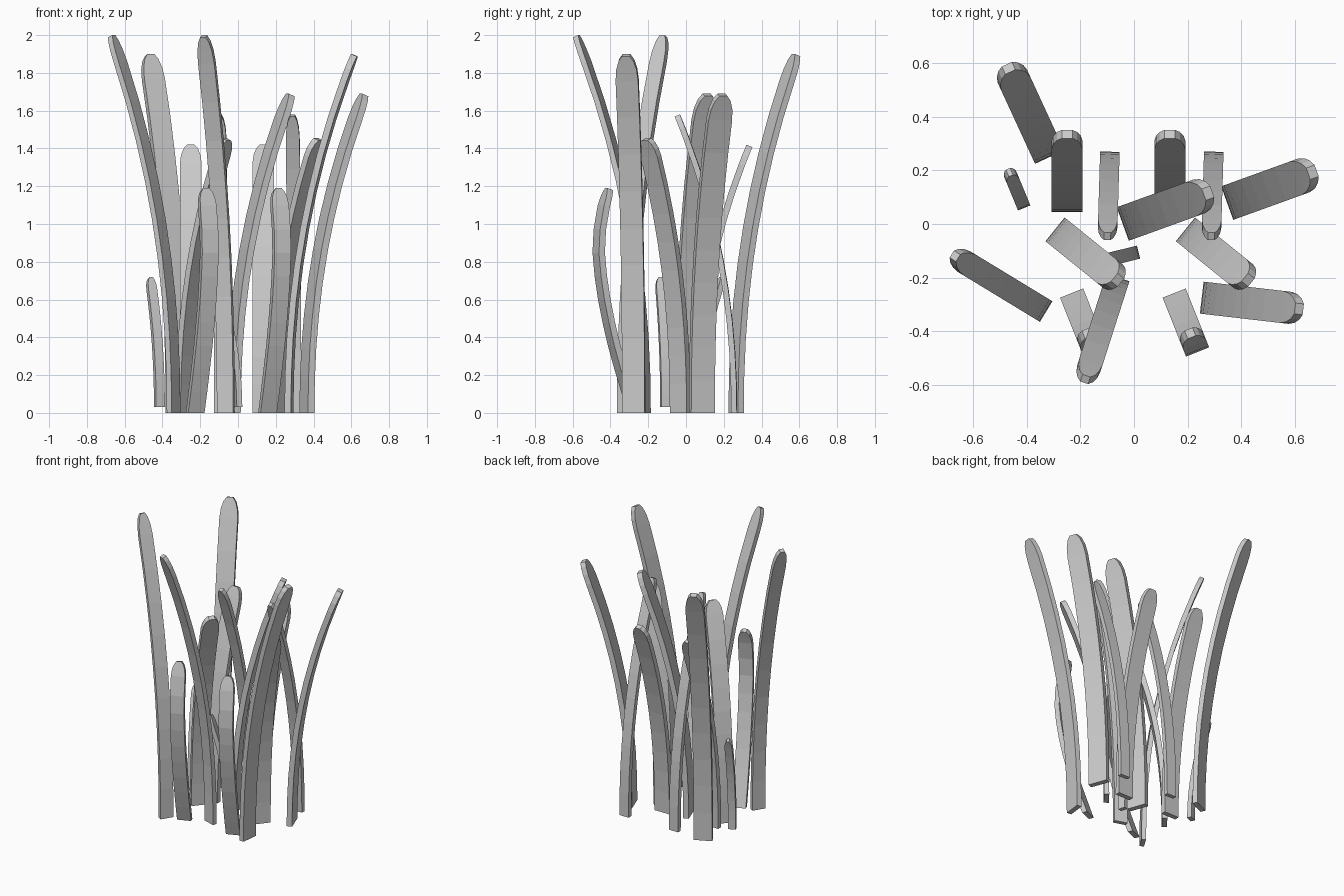
import bpy, bmesh, math
from mathutils import Vector

if "Cube" in bpy.data.objects:
    bpy.data.objects.remove(bpy.data.objects["Cube"])

STEPS = 9
# outline of the rounded tip: (distance below the end in taper lengths, width factor)
TIP = [(1.0, 1.0), (0.55, 0.9), (0.2, 0.66), (0.0, 0.34)]


def lean_at(z, height, lean, profile):
    """Horizontal offset of the blade's inner face at height z."""
    if not profile:
        return lean * (z / height) ** 2.15
    for (r0, z0), (r1, z1) in zip(profile, profile[1:]):
        if z <= z1 + 1e-6:
            return r0 + (r1 - r0) * (z - z0) / (z1 - z0)
    return profile[-1][0]


def blade(name, base, direction, height, lean, width, thick=0.034,
          taper=0.1, z0=0.0, profile=None):
    d = Vector((direction[0], direction[1], 0)).normalized()
    side = Vector((-d.y, d.x, 0))
    up = Vector((0, 0, 1))
    origin = Vector((base[0], base[1], 0))
    # stations along the blade, then the rounded tip
    rows = [(z0 + (height - taper - z0) * i / STEPS, 1.0) for i in range(STEPS)]
    rows += [(height - taper * k, w) for k, w in TIP]
    bm = bmesh.new()
    rings = []
    for i, (z, w) in enumerate(rows):
        r = lean_at(z, height, lean, profile)
        e = 0.03
        a, b = max(z - e, 0), min(z + e, height)
        slope = (lean_at(b, height, lean, profile)
                 - lean_at(a, height, lean, profile)) / (b - a)
        n = Vector((1, -slope)).normalized() if i else Vector((1, 0))
        p = origin + d * r + up * z
        q = p + (d * n.x + up * n.y) * thick
        s = side * width * w / 2
        rings.append([bm.verts.new(v) for v in (p - s, p + s, q + s, q - s)])
    for lo, hi in zip(rings, rings[1:]):
        for j in range(4):
            k = (j + 1) % 4
            bm.faces.new((lo[j], lo[k], hi[k], hi[j]))
    bm.faces.new(rings[0])
    bm.faces.new(rings[-1])
    bmesh.ops.recalc_face_normals(bm, faces=bm.faces)
    me = bpy.data.meshes.new(name)
    bm.to_mesh(me)
    bm.free()
    bpy.context.collection.objects.link(bpy.data.objects.new(name, me))


# tallest, narrow blades
for i, (b, d) in enumerate([((-0.328, -0.327), (-0.855, 0.52)),
                            ((-0.06, -0.20), (-0.305, -0.952))]):
    blade(f"tallest_blade_{i}", b, d, 2.0, 0.385, 0.09, 0.03, 0.14)

# tall wide blades
for i, (b, d) in enumerate([((-0.315, 0.25), (-0.42, 0.91)),
                            ((0.253, -0.275), (0.993, -0.115))]):
    blade(f"tall_blade_{i}", b, d, 1.9, 0.35, 0.12, 0.034, 0.13)

# broad blades leaning right
for i, b in enumerate([(-0.042, 0.0), (0.348, 0.078)]):
    blade(f"broad_blade_{i}", b, (0.94, 0.34), 1.69, 0.322, 0.133, 0.036, 0.13)

# slim blades leaning forward
for i, x in enumerate([-0.09, 0.298]):
    blade(f"slim_blade_{i}", (x, 0.27), (-0.03, -1), 1.58, 0.302, 0.073, 0.03, 0.12)

# medium blades leaning to the front right
for i, x in enumerate([-0.295, 0.192]):
    blade(f"medium_blade_{i}", (x, -0.02), (0.78, -0.63), 1.455, 0.285, 0.114, 0.034, 0.09)

# back blades leaning backwards
for i, x in enumerate([-0.25, 0.134]):
    blade(f"back_blade_{i}", (x, 0.045), (0, 1), 1.42, 0.275, 0.115, 0.034, 0.1)

# curled blades whose tips bend back in
CURL = [(0, 0), (0.05, 0.15), (0.105, 0.32), (0.15, 0.5), (0.185, 0.67),
        (0.203, 0.84), (0.195, 1.0), (0.172, 1.1), (0.145, 1.18)]
for i, x in enumerate([-0.233, 0.15]):
    blade(f"curled_blade_{i}", (x, -0.258), (0.37, -0.93), 1.18, 0, 0.093, 0.034, 0.09,
          profile=CURL)

# short sprouts
for i, (b, d) in enumerate([((-0.41, 0.06), (-0.38, 0.92)),
                            ((0.017, -0.105), (-0.97, -0.24))]):
    blade(f"short_sprout_{i}", b, d, 0.72, 0.13, 0.05, 0.03, 0.06, z0=0.03)
